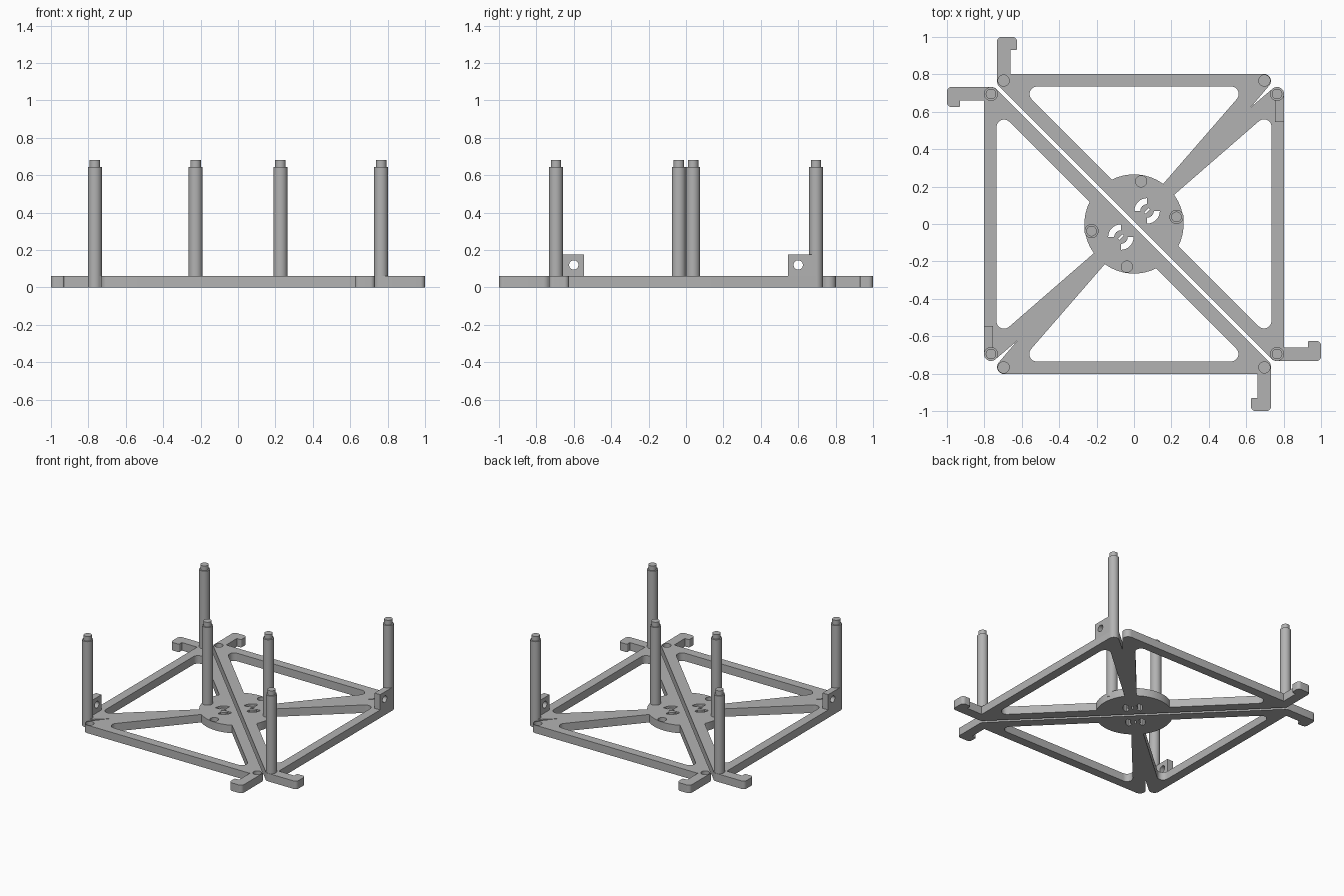
import bpy, bmesh, math
from mathutils import Vector, Matrix

if "Cube" in bpy.data.objects:
    bpy.data.objects.remove(bpy.data.objects["Cube"])

GREY = (0.45, 0.45, 0.45, 1)
mat = bpy.data.materials.new("plain grey")
mat.use_nodes = True
mat.diffuse_color = GREY
mat.node_tree.nodes["Principled BSDF"].inputs["Base Color"].default_value = GREY

T = 0.06        # plate thickness
R = 0.0375      # post and bar end radius
HUB = 0.265     # hub radius
GAP = 0.015     # x + y along the central slit


def arc(cx, cy, r, a0, a1, n=16):
    angles = [math.radians(a0 + (a1 - a0) * i / n) for i in range(n + 1)]
    return [(cx + r * math.cos(a), cy + r * math.sin(a)) for a in angles]


def circle(cx, cy, r, n=32):
    return arc(cx, cy, r, 0, 360, n)[:-1]


def rounded(corners, n=8):
    """Closed profile from (x, y, radius) corners, each one filleted."""
    out = []
    for i, (x, y, r) in enumerate(corners):
        p = Vector((x, y))
        if r == 0:
            out.append((x, y))
            continue
        a = (Vector(corners[i - 1][:2]) - p).normalized()
        b = (Vector(corners[(i + 1) % len(corners)][:2]) - p).normalized()
        half = a.angle(b) / 2
        centre = p + (a + b).normalized() * r / math.sin(half)
        start = p + a * r / math.tan(half) - centre
        end = p + b * r / math.tan(half) - centre
        turn = -start.angle_signed(end)
        for k in range(n + 1):
            out.append(tuple(centre + Matrix.Rotation(turn * k / n, 2) @ start))
    return out


def flip(points):
    """Mirror a profile across the spoke line y = x."""
    return [(p[1], p[0], *p[2:]) for p in reversed(points)]


def prism(bm, profile, z0, z1):
    bottom = [bm.verts.new((x, y, z0)) for x, y in profile]
    top = [bm.verts.new((x, y, z1)) for x, y in profile]
    bm.faces.new(bottom[::-1])
    bm.faces.new(top)
    for i in range(len(profile)):
        j = (i + 1) % len(profile)
        bm.faces.new((bottom[i], bottom[j], top[j], top[i]))


def make(name, prisms):
    bm = bmesh.new()
    for profile, z0, z1 in prisms:
        prism(bm, profile, z0, z1)
    bmesh.ops.recalc_face_normals(bm, faces=bm.faces)
    mesh = bpy.data.meshes.new(name)
    bm.to_mesh(mesh)
    bm.free()
    mesh.materials.append(mat)
    ob = bpy.data.objects.new(name, mesh)
    bpy.context.collection.objects.link(ob)
    return ob


def activate(ob):
    bpy.ops.object.select_all(action='DESELECT')
    ob.select_set(True)
    bpy.context.view_layer.objects.active = ob


def cut(ob, cutter):
    cutter.hide_render = True
    mod = ob.modifiers.new("cut", 'BOOLEAN')
    mod.operation = 'DIFFERENCE'
    mod.solver = 'EXACT'
    mod.object = cutter
    activate(ob)
    bpy.ops.object.modifier_apply(modifier=mod.name)
    bpy.data.objects.remove(cutter)


def finish(ob):
    """Smooth the round sides and add the half-turn copy for the other half."""
    activate(ob)
    bpy.ops.object.shade_smooth_by_angle(angle=math.radians(30))
    twin = ob.copy()
    twin.name = ob.name + "_opposite"
    twin.rotation_euler.z = math.pi
    bpy.context.collection.objects.link(twin)


# Half frame outline: slit end, hooked arm, side bar, notched corner
side = [
    (0.7325 + GAP, -0.7325, R),
    (1.0, -0.7325, 0.025), (1.0, -0.625, 0.025),
    (0.93, -0.625, 0.01), (0.93, -0.66, 0), (0.8025, -0.66, 0),
    (0.8025, 0.776, R),
]
frame = make("half_frame", [(rounded(side + [(0.625, 0.625, 0)] + flip(side)), 0, T)])

# Windows between the bars, the spoke and the hub
window = rounded([(0.608, 0.735, 0.04), (-0.615, 0.735, 0.04), (-0.117, 0.237, 0)]
                 + [(x, y, 0) for x, y in arc(0, 0, HUB, 115, 54)])
cuts = [(window, -0.1, 0.2), (flip(window), -0.1, 0.2)]

# Curved slots and a small slit through the hub
C = 0.07
for start in (90, 270):
    slot = arc(C, C, 0.068, start, start + 90) + arc(C, C, 0.036, start + 90, start)
    cuts.append((slot, -0.1, 0.2))
s, w = 0.012, 0.004
cuts.append(([(C - s - w, C - s + w), (C - s + w, C - s - w),
              (C + s + w, C + s - w), (C + s - w, C + s + w)], -0.1, 0.2))

# Blind sockets that take the post tips
for x, y in ((0.697, 0.767), (-0.697, 0.767), (0.038, 0.228)):
    cuts.append((circle(x, y, 0.03), 0.02, 0.2))
cut(frame, make("frame_cutter", cuts))
finish(frame)

# Posts with narrower tips
for name, x, y, z in (("corner_post", 0.765, 0.695, 0), ("slit_end_post", 0.765, -0.695, 0),
                      ("hub_post", 0.227, 0.038, 0.03)):
    finish(make(name, [(circle(x, y, R), z, 0.645), (circle(x, y, 0.028), 0.645, 0.68)]))

# Upright tab with a cross hole beside the corner post
tab = make("tab", [([(0.755, 0.545), (0.8025, 0.545), (0.8025, 0.695), (0.755, 0.695)],
                    T - 0.01, 0.175)])
hole = make("tab_cutter", [(circle(0, 0, 0.025), -0.1, 0.1)])
hole.matrix_world = Matrix.Translation((0.78, 0.6, 0.12)) @ Matrix.Rotation(math.pi / 2, 4, 'Y')
cut(tab, hole)
finish(tab)
